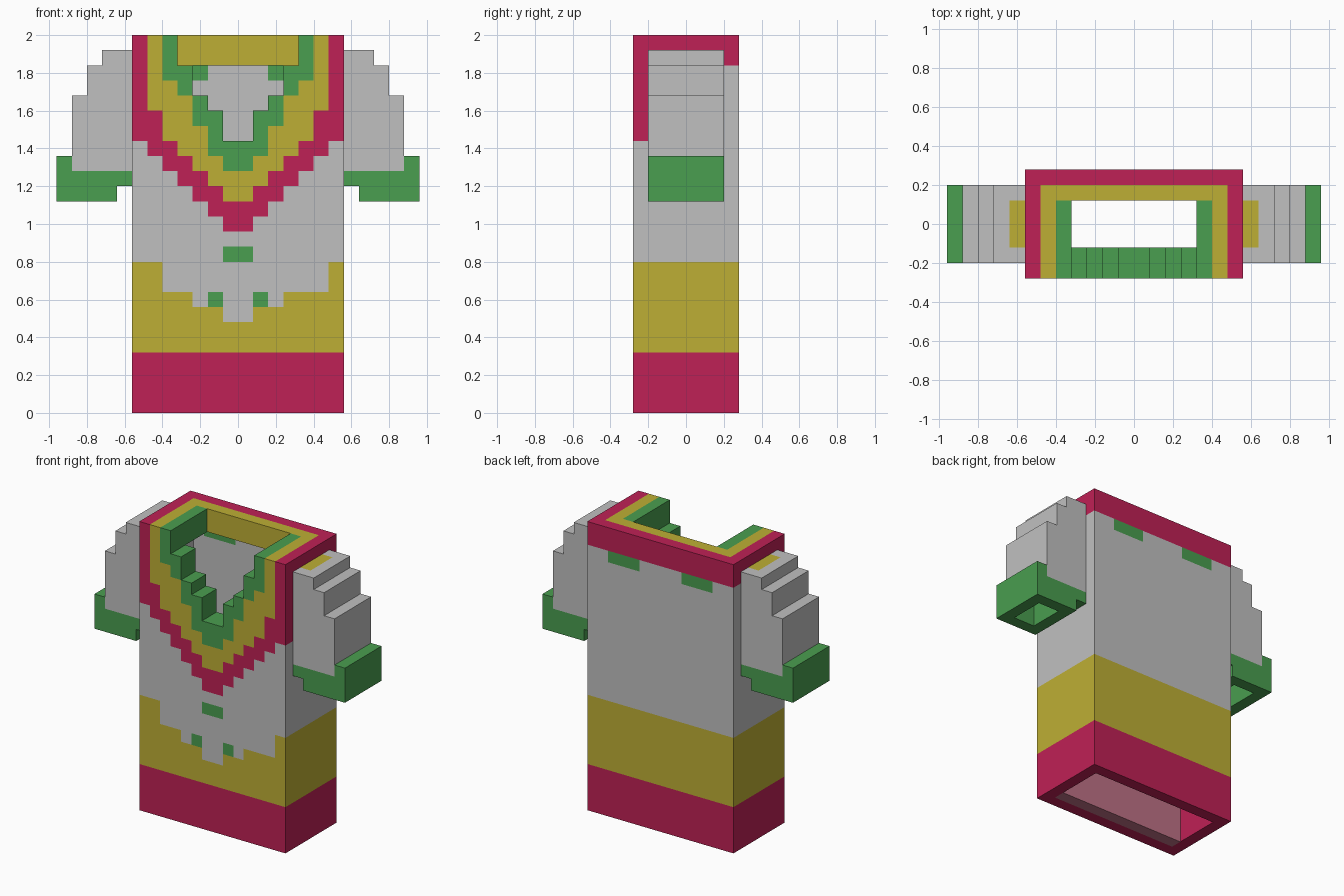
import bpy
import bmesh
from mathutils import Vector

cube = bpy.data.objects.get("Cube")
if cube:
    bpy.data.objects.remove(cube, do_unlink=True)

UNIT = 0.08           # edge of one block
DEPTH = 7             # body depth in blocks
TOP = 25              # body height in blocks


def material(name, colour):
    m = bpy.data.materials.new(name)
    m.use_nodes = True
    m.diffuse_color = (*colour, 1)
    m.node_tree.nodes["Principled BSDF"].inputs["Base Color"].default_value = (*colour, 1)
    return m


COLOURS = {
    "crimson": (0.52, 0.015, 0.092),
    "mustard": (0.515, 0.43, 0.035),
    "green": (0.068, 0.342, 0.08),
    "grey": (0.53, 0.53, 0.53),
    "pink": (0.515, 0.165, 0.235),
}
NAMES = list(COLOURS)
MATERIALS = [material(n, c) for n, c in COLOURS.items()]

# Lower edge of each neckline band, by column outwards from the middle
NECK = [18, 20, 21, 23, TOP, TOP, TOP]
BANDS = {
    "green": [16, 17, 19, 21, 22, TOP, TOP],
    "mustard": [14, 15, 16, 17, 18, 20, TOP],
    "crimson": [12, 13, 14, 15, 16, 17, 18],
}
# Upper edge of the mustard band on the front
HEM_TOP = [6, 7, 7, 8, 8, 8, 10]

blocks = {}           # (i, j, k) -> (part, colour)


def column(i):
    return i if i >= 0 else -1 - i


def band_colour(i, j, k):
    """Horizontal bands round the lower body."""
    c = column(i)
    top = 10
    if j == 0:
        top = 10 if i == -6 else HEM_TOP[c]
        if (c == 0 and k == 10) or (c == 1 and k == 7):
            return "green"
    if k < 4:
        return "crimson"
    return "mustard" if k < top else "grey"


def body_block(i, j, k):
    c = column(i)
    # Front panel and its lining, with the stepped neckline
    if j == 0 or (j == 1 and c < 6):
        if k >= NECK[c] and c < 4:
            return None
        for colour, edge in BANDS.items():
            if k >= edge[c]:
                return "collar", colour
        if j == 1:
            return "front_lining", "pink" if k < 4 else "grey"
        return "body", band_colour(i, j, k)
    # Shoulder and back collar rings
    if k >= 23:
        if c == 6 or j == 6:
            return "collar", "crimson"
        if c == 5 or j == 5:
            return "collar", "mustard"
        return ("collar", "green") if c == 4 else None
    # Back and side walls
    if c == 6 or j == 6:
        if j == 6 and k == 22 and 2 <= c <= 4:
            return "body", "green"
        return "body", band_colour(i, j, k)
    return None


for i in range(-7, 7):
    for j in range(DEPTH):
        for k in range(TOP):
            block = body_block(i, j, k)
            if block:
                blocks[i, j, k] = block

# Hollow sleeves with stepped shoulders and green cuffs
SLEEVE_TOP = {7: 24, 8: 24, 9: 23, 10: 21, 11: 17}
for side, name in ((1, "left"), (-1, "right")):
    for c, top in SLEEVE_TOP.items():
        for j in range(1, 6):
            for k in range(15 if c == 7 else 14, top):
                hollow = 2 <= j <= 4 and c < 11 and k < min(top, SLEEVE_TOP[c + 1]) - 1
                if hollow and (c > 8 or k > 15):
                    continue
                cuff = k < (17 if c == 11 else 16)
                colour = "green" if cuff else "grey"
                if c == 7 and k == 23 and 2 <= j <= 4:
                    colour = "mustard"
                i = c if side > 0 else -1 - c
                part = name + ("_cuff" if cuff else "_sleeve")
                blocks[i, j, k] = (part, colour)


def build_part(part):
    """Make a mesh of the exposed block faces of one part."""
    bm = bmesh.new()
    for cell, (owner, colour) in blocks.items():
        if owner != part:
            continue
        low = Vector((cell[0], cell[1] - DEPTH / 2, cell[2]))
        for axis in range(3):
            for step in (0, 1):
                near = list(cell)
                near[axis] += 1 if step else -1
                if tuple(near) in blocks:
                    continue
                u, v = (axis + 1) % 3, (axis + 2) % 3
                loop = [(0, 0), (1, 0), (1, 1), (0, 1)]
                if not step:
                    loop.reverse()
                verts = []
                for a, b in loop:
                    p = low.copy()
                    p[axis] += step
                    p[u] += a
                    p[v] += b
                    verts.append(bm.verts.new(p * UNIT))
                bm.faces.new(verts).material_index = NAMES.index(colour)
    bmesh.ops.remove_doubles(bm, verts=bm.verts, dist=UNIT / 100)
    # Join flat neighbours of one colour
    bmesh.ops.dissolve_limit(bm, angle_limit=0.01, verts=bm.verts, edges=bm.edges,
                             delimit={'MATERIAL'})
    mesh = bpy.data.meshes.new(part)
    bm.to_mesh(mesh)
    bm.free()
    for m in MATERIALS:
        mesh.materials.append(m)
    bpy.context.collection.objects.link(bpy.data.objects.new(part, mesh))


for part in sorted({owner for owner, _ in blocks.values()}):
    build_part(part)
